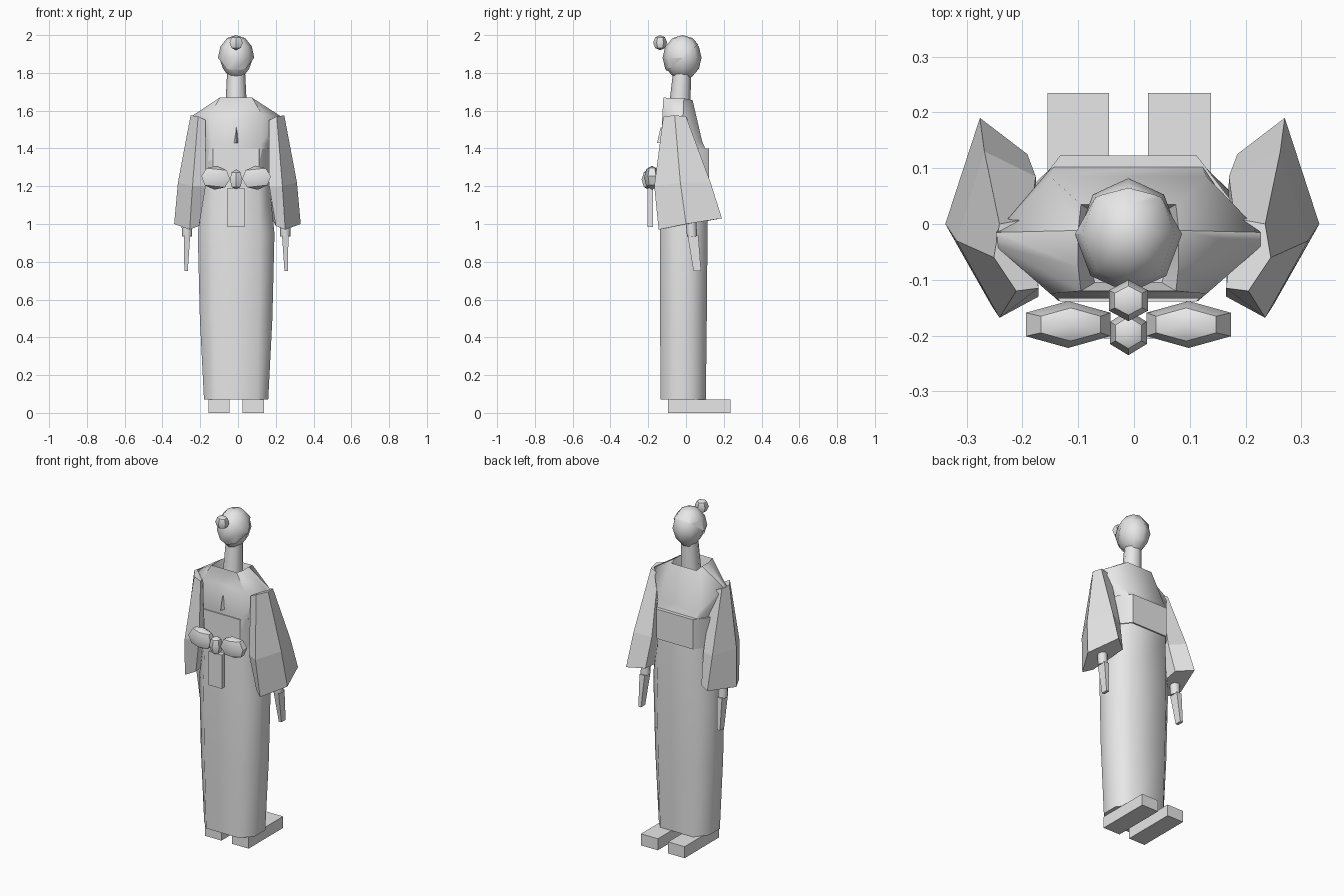
import bpy, bmesh, math
from mathutils import Vector, Matrix

if "Cube" in bpy.data.objects:
    bpy.data.objects.remove(bpy.data.objects["Cube"])

CX = -0.01  # body centre line
grey = bpy.data.materials.new("light_grey")
grey.diffuse_color = (0.8, 0.8, 0.8, 1)
grey.use_nodes = True
grey.node_tree.nodes["Principled BSDF"].inputs["Base Color"].default_value = grey.diffuse_color


def finish(name, bm, angle=None):
    bmesh.ops.recalc_face_normals(bm, faces=bm.faces)
    me = bpy.data.meshes.new(name)
    bm.to_mesh(me)
    bm.free()
    ob = bpy.data.objects.new(name, me)
    bpy.context.collection.objects.link(ob)
    me.materials.append(grey)
    if angle:
        bpy.ops.object.select_all(action='DESELECT')
        ob.select_set(True)
        bpy.context.view_layer.objects.active = ob
        bpy.ops.object.shade_smooth_by_angle(angle=math.radians(angle))
    return ob


def loft(name, rings, angle=None):
    bm = bmesh.new()
    vs = [[bm.verts.new(p) for p in r] for r in rings]
    n = len(vs[0])
    for a, b in zip(vs, vs[1:]):
        for i in range(n):
            j = (i + 1) % n
            bm.faces.new((a[i], a[j], b[j], b[i]))
    bm.faces.new(vs[0])
    bm.faces.new(vs[-1])
    return finish(name, bm, angle)


def box(name, x0, x1, y0, y1, z0, z1):
    ring = [(x0, y0), (x1, y0), (x1, y1), (x0, y1)]
    return loft(name, [[(x, y, z) for x, y in ring] for z in (z0, z1)])


def ball(name, centre, radii, seg, rows, angle=None, shape=None):
    bm = bmesh.new()
    bmesh.ops.create_uvsphere(bm, u_segments=seg, v_segments=rows, radius=1)
    for v in bm.verts:
        if shape:
            v.co = shape(v.co)
        v.co = Vector(centre) + Vector([a * b for a, b in zip(v.co, radii)])
    return finish(name, bm, angle)


def tube(name, a, b, ra, rb, sides=8):
    rings = []
    for (x, y, z), r in ((a, ra), (b, rb)):
        rings.append([(x + r * math.cos(t * math.tau / sides),
                       y + r * math.sin(t * math.tau / sides), z) for t in range(sides)])
    return loft(name, rings, 50)


def body_ring(half, flat, yb, yf, zb, zs=None, zf=None, mid=None):
    # eight-sided section: back, side and front may sit at different heights
    zs = zb if zs is None else zs
    zf = zb if zf is None else zf
    m0, m1 = mid or (yb + 0.28 * (yf - yb), yb + 0.7 * (yf - yb))
    right = [(flat, yb, zb), (half, m0, zs), (half, m1, zs), (flat, yf, zf)]
    return [(CX + x, y, z) for x, y, z in right] + \
           [(CX - x, y, z) for x, y, z in reversed(right)]


# robe from hem to collar, with a dipped neck opening
loft("robe", [
    body_ring(0.17, 0.11, -0.135, 0.105, 0.07),
    body_ring(0.192, 0.12, -0.137, 0.11, 0.5),
    body_ring(0.203, 0.125, -0.138, 0.114, 0.95),
    body_ring(0.178, 0.12, -0.135, 0.115, 1.2),
    body_ring(0.175, 0.13, -0.133, 0.11, 1.42, 1.42, 1.38),
    body_ring(0.237, 0.14, -0.125, 0.085, 1.575, 1.57, 1.44, (-0.04, -0.015)),
    body_ring(0.09, 0.085, -0.12, 0.035, 1.67, 1.665, 1.655),
    body_ring(0.07, 0.06, -0.105, 0.02, 1.60),
], 50)

# wide sash around the waist
loft("sash", [body_ring(0.182, 0.122, -0.139, 0.123, z) for z in (1.22, 1.40)], 50)

# bow on the back: two lobes, knot, hanging tail
for side, label in ((-1, "left"), (1, "right")):
    lobe = ball("bow_lobe_" + label, (0, 0, 0), (0.088, 0.042, 0.064), 6, 4, 40)
    lobe.data.transform(Matrix.Rotation(math.radians(-6 * side), 4, 'Y'))
    lobe.data.transform(Matrix.Translation((CX + side * 0.108, -0.18, 1.245)))
ball("bow_knot", (CX, -0.195, 1.235), (0.038, 0.04, 0.055), 6, 4, 40)
box("bow_tail", -0.055, 0.035, -0.205, -0.175, 0.985, 1.19)

# small fold peeking out of the upper back
loft("back_fold", [[(CX - 0.018, -0.12, 1.43), (CX + 0.018, -0.12, 1.43), (CX, -0.153, 1.43)],
                   [(CX - 0.002, -0.12, 1.51), (CX + 0.002, -0.12, 1.51), (CX, -0.135, 1.51)]])

# sleeves: narrow at the shoulder, flaring to a closed slanted opening
top = [(0.165, -0.115, 1.55), (0.205, -0.12, 1.57), (0.245, -0.06, 1.575),
       (0.235, 0.0, 1.57), (0.18, 0.01, 1.55)]
middle = [(0.165, -0.13, 1.2), (0.235, -0.168, 1.2), (0.312, -0.03, 1.22),
          (0.262, 0.13, 1.22), (0.17, 0.085, 1.2)]
bottom = [(0.2, -0.11, 0.99), (0.25, -0.145, 0.97), (0.332, 0.0, 1.0),
          (0.27, 0.19, 1.03), (0.185, 0.125, 1.02)]
for side, label in ((-1, "left"), (1, "right")):
    shift = -0.006 if side < 0 else 0

    def flip(ring):
        return [(side * x + shift, y, z) for x, y, z in ring]
    loft("sleeve_" + label, [flip(top), flip(middle), flip(bottom)])

    # wrist and flat tapering hand
    wx = CX + side * 0.26
    tube("wrist_" + label, (wx, 0.02, 1.1), (wx, 0.032, 0.935), 0.03, 0.027)
    hand = []
    for cx, w, y0, y1, z in ((wx, 0.017, 0.008, 0.065, 0.94),
                             (wx + side * 0.005, 0.009, 0.04, 0.08, 0.75)):
        hand.append([(cx - w, y0, z), (cx + w, y0, z), (cx + w, y1, z), (cx - w, y1, z)])
    loft("hand_" + label, hand)

# feet
box("foot_left", -0.155, -0.045, -0.095, 0.235, 0, 0.07)
box("foot_right", 0.025, 0.138, -0.095, 0.235, 0, 0.07)

# neck, leaning slightly
tube("neck", (CX, -0.04, 1.52), (CX, -0.02, 1.82), 0.062, 0.047)


def chin(c):
    # narrow the lower half of the head
    k = 1 + 0.22 * min(c.z, 0)
    return Vector((c.x * k, c.y, c.z))


# head, hair cap tilted back, and bun
ball("head", (CX, -0.018, 1.88), (0.09, 0.1, 0.116), 8, 6, 60, chin)
bm = bmesh.new()
bmesh.ops.create_uvsphere(bm, u_segments=8, v_segments=6, radius=1)
for v in bm.verts:
    v.co = chin(v.co)
bmesh.ops.bisect_plane(bm, geom=bm.verts[:] + bm.edges[:] + bm.faces[:],
                       plane_co=(0, 0, 0), plane_no=(0, 0.6, -0.8), clear_outer=True)
for v in bm.verts:
    v.co = Vector((CX + v.co.x * 0.096, -0.018 + v.co.y * 0.106, 1.88 + v.co.z * 0.12))
finish("hair", bm, 60)
ball("hair_bun", (CX, -0.137, 1.96), (0.04, 0.037, 0.04), 6, 4, 40)
